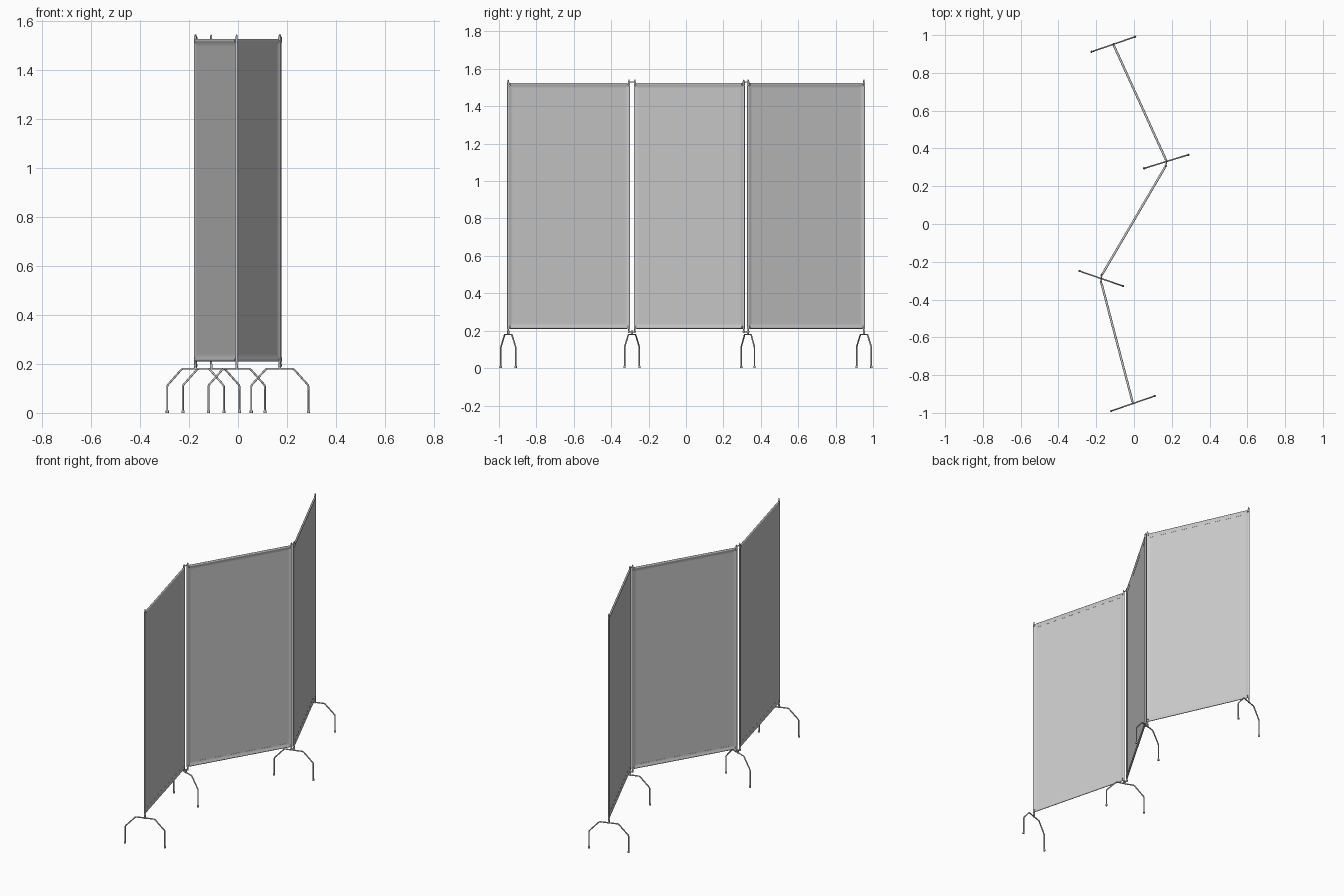
import bpy, bmesh, math
from mathutils import Vector, Matrix

if "Cube" in bpy.data.objects:
    bpy.data.objects.remove(bpy.data.objects["Cube"])

Z0, Z1 = 0.21, 1.525          # bottom and top of the fabric
HEM, NOTCH = 0.028, 0.016     # hem width, open corner size
# teardrop hem section: (distance inward from edge, half thickness)
HALF = [(0.001, 0.003), (0.004, 0.0055), (0.008, 0.0058), (0.013, 0.004), (0.019, 0.002), (HEM, 0.0014)]
SECTION = [(0, 0)] + HALF + [(d, -t) for d, t in reversed(HALF)]


def make(name, bm, smooth=True):
    bmesh.ops.recalc_face_normals(bm, faces=bm.faces)
    me = bpy.data.meshes.new(name)
    bm.to_mesh(me)
    bm.free()
    ob = bpy.data.objects.new(name, me)
    bpy.context.collection.objects.link(ob)
    if smooth:
        bpy.ops.object.select_all(action='DESELECT')
        ob.select_set(True)
        bpy.context.view_layer.objects.active = ob
        bpy.ops.object.shade_smooth_by_angle(angle=math.radians(40))
    return ob


def rod(bm, a, b, r, r2=None, seg=12):
    a, b = Vector(a), Vector(b)
    d = b - a
    m = Matrix.Translation((a + b) / 2) @ d.to_track_quat('Z', 'Y').to_matrix().to_4x4()
    bmesh.ops.create_cone(bm, cap_ends=True, segments=seg, radius1=r,
                          radius2=r if r2 is None else r2, depth=d.length, matrix=m)


def sweep(bm, a, b, inward, normal):
    """Extrude the hem section from a to b."""
    rings = [[bm.verts.new(p + inward * d + normal * t) for d, t in SECTION] for p in (a, b)]
    n = len(SECTION)
    for i in range(n):
        j = (i + 1) % n
        bm.faces.new((rings[0][i], rings[0][j], rings[1][j], rings[1][i]))
    bm.faces.new(rings[0])
    bm.faces.new(rings[1])


def panel(name, p, q):
    p, q = Vector((*p, 0)), Vector((*q, 0))
    L = (q - p).length
    u, up = (q - p).normalized(), Vector((0, 0, 1))
    n = u.cross(up)
    at = lambda s, z: p + u * s + up * z
    # sewn hems round the four edges, corners left open
    bm = bmesh.new()
    sweep(bm, at(0, Z0 + NOTCH), at(0, Z1 - NOTCH), u, n)
    sweep(bm, at(L, Z0 + NOTCH), at(L, Z1 - NOTCH), -u, n)
    sweep(bm, at(NOTCH, Z0), at(L - NOTCH, Z0), up, n)
    sweep(bm, at(NOTCH, Z1), at(L - NOTCH, Z1), -up, n)
    make(name + "_hem", bm)
    # thin fabric sheet
    bm = bmesh.new()
    bmesh.ops.create_cube(bm, size=1)
    h = HEM - 0.004
    for v in bm.verts:
        c = v.co.copy()
        v.co = at(L / 2 + c.x * (L - 2 * h), (Z0 + Z1) / 2 + c.z * (Z1 - Z0 - 2 * h)) + n * c.y * 0.0014
    make(name + "_fabric", bm, False)
    # posts, cross rails and corner clamps
    bm = bmesh.new()
    for s in (0.006, L - 0.006):
        rod(bm, at(s, 0.188), at(s, 1.536), 0.004)
        rod(bm, at(s, 1.536), at(s, 1.543), 0.004, 0.002)
        for z in (Z0 + 0.007, Z1 - 0.007):
            rod(bm, at(s, z - 0.008), at(s, z + 0.008), 0.006)
    for z in (Z0 + 0.007, Z1 - 0.007):
        rod(bm, at(0.006, z), at(L - 0.006, z), 0.004)
    make(name + "_frame", bm)
    return at(0.006, 0), at(L - 0.006, 0)


def foot(name, c, angle):
    """Arched foot with two legs and rubber tips."""
    c = Vector((*c, 0))
    d = Vector((math.cos(angle), math.sin(angle), 0))
    half = [(0.122, 0.006), (0.122, 0.108), (0.119, 0.115), (0.062, 0.176), (0.055, 0.18)]
    path = [(-s, z) for s, z in half] + list(reversed(half))
    cu = bpy.data.curves.new(name, 'CURVE')
    cu.dimensions = '3D'
    cu.bevel_depth, cu.bevel_resolution, cu.use_fill_caps = 0.004, 2, True
    sp = cu.splines.new('POLY')
    sp.points.add(len(path) - 1)
    for pt, (s, z) in zip(sp.points, path):
        pt.co = (*(c + d * s + Vector((0, 0, z))), 1)
    cu.splines[0].use_smooth = True
    bpy.context.collection.objects.link(bpy.data.objects.new(name, cu))
    bm = bmesh.new()
    for s in (-0.122, 0.122):
        q = c + d * s
        rod(bm, q, q + Vector((0, 0, 0.01)), 0.0062)
    make(name + "_tips", bm)
    # socket that receives the post
    bm = bmesh.new()
    rod(bm, c + Vector((0, 0, 0.176)), c + Vector((0, 0, 0.2)), 0.0055)
    make(name + "_socket", bm)


def hinge(name, a, b):
    """Links tying neighbouring posts together, top and bottom."""
    bm = bmesh.new()
    for z in (0.194, 1.529):
        o = Vector((0, 0, z))
        rod(bm, a + o, b + o, 0.003)
        for p in (a, b):
            rod(bm, p + o - Vector((0, 0, 0.004)), p + o + Vector((0, 0, 0.004)), 0.006)
    make(name, bm)


# three folded panels
a0, a1 = panel("first_panel", (-0.004, -0.956), (-0.176, -0.299))
b0, b1 = panel("middle_panel", (-0.175, -0.278), (0.172, 0.314))
c0, c1 = panel("last_panel", (0.175, 0.327), (-0.112, 0.957))
hinge("first_hinge", a1, b0)
hinge("last_hinge", b1, c0)

# four feet
tilt = math.radians(19)
foot("first_foot", a0.xy, tilt)
foot("first_hinge_foot", ((a1 + b0) / 2).xy, -tilt)
foot("last_hinge_foot", ((b1 + c0) / 2 + Vector((0, 0.01, 0))).xy, math.radians(17))
foot("last_foot", c1.xy, tilt)
